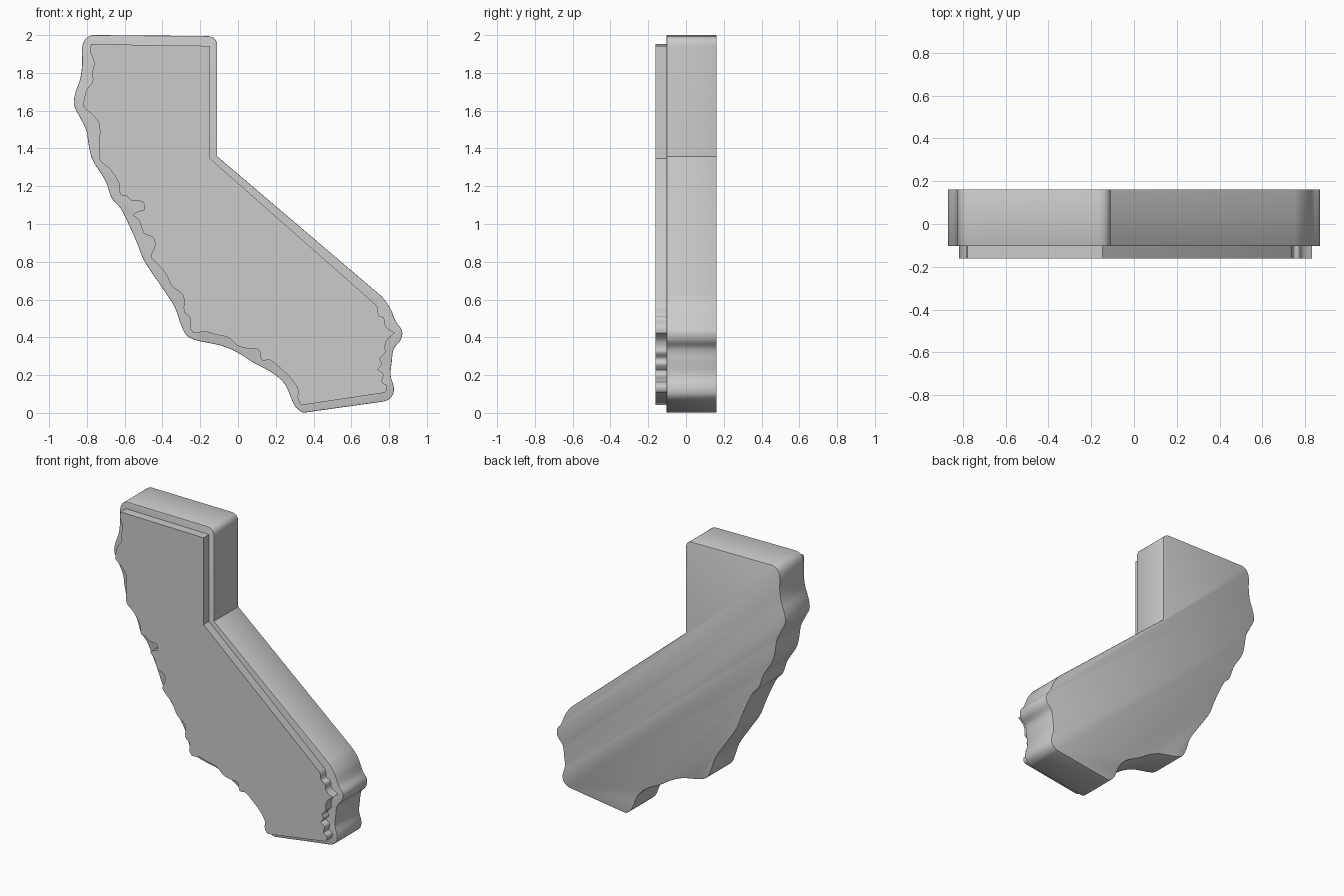
import bpy, bmesh, math
from mathutils import Vector

# Outline of the thick backing slab (x, z), rounded and simplified
BASE = [(-.76, 2), (-.805, 1.982), (-.825, 1.935), (-.825, 1.85), (-.835, 1.77), (-.862, 1.69),
        (-.868, 1.63), (-.837, 1.565), (-.803, 1.495), (-.79, 1.415), (-.77, 1.34), (-.7, 1.225),
        (-.667, 1.135), (-.62, 1.08), (-.57, .98), (-.535, .9), (-.497, .806), (-.42, .69),
        (-.335, .56), (-.302, .467), (-.275, .414), (-.23, .387), (-.085, .355), (0, .318),
        (.075, .27), (.19, .207), (.25, .149), (.277, .09), (.303, .035), (.355, .002),
        (.77, .06), (.815, .088), (.825, .133), (.808, .2), (.814, .27), (.825, .34),
        (.862, .387), (.868, .435), (.836, .483), (.804, .557), (.75, .626), (-.11, 1.358),
        (-.11, 1.947), (-.125, 1.982), (-.164, 1.995)]

# Outline of the raised front plate, with a detailed coast line
PLATE = [(-.778, 1.952), (-.148, 1.943), (-.148, 1.347), (.73, .573), (.746, .515), (.772, .504),
         (.783, .456), (.832, .424), (.79, .387), (.778, .35), (.78, .32), (.752, .285),
         (.762, .26), (.738, .228), (.77, .205), (.762, .164), (.788, .143), (.772, .106),
         (.344, .042), (.317, .074), (.317, .122), (.286, .175), (.233, .228), (.17, .28),
         (.127, .28), (.11, .334), (.058, .34), (0, .355), (-.048, .398), (-.116, .414),
         (-.175, .43), (-.233, .424), (-.254, .45), (-.254, .504), (-.285, .536), (-.29, .62),
         (-.35, .674), (-.386, .743), (-.43, .79), (-.46, .828), (-.44, .886), (-.45, .928),
         (-.497, .95), (-.524, 1.02), (-.556, 1.045), (-.54, 1.062), (-.498, 1.075), (-.503, 1.115),
         (-.565, 1.125), (-.587, 1.146), (-.622, 1.156), (-.63, 1.215), (-.677, 1.289), (-.73, 1.337),
         (-.735, 1.395), (-.735, 1.528), (-.772, 1.58), (-.815, 1.618), (-.815, 1.66), (-.8, 1.713),
         (-.77, 1.755), (-.772, 1.798), (-.762, 1.857), (-.783, 1.915)]


def smooth_outline(points, steps, long_side=0.3):
    """Curve through the points, leaving long sides straight and tight corners sharp."""
    pts = [Vector(p) for p in points]
    n = len(pts)
    tangents = []
    for i in range(n):
        a, b = pts[i] - pts[i - 1], pts[(i + 1) % n] - pts[i]
        if a.angle(b) > math.radians(75):
            t = Vector((0, 0))
        elif a.length > long_side:
            t = a.normalized()
        elif b.length > long_side:
            t = b.normalized()
        else:
            t = (a + b).normalized()
        tangents.append(t)
    out = []
    for i in range(n):
        p, q = pts[i], pts[(i + 1) % n]
        size = (q - p).length
        if size > long_side:
            out.append(p)
            continue
        m0, m1 = tangents[i] * size, tangents[(i + 1) % n] * size
        for k in range(steps):
            s = k / steps
            out.append(p * (2*s**3 - 3*s**2 + 1) + m0 * (s**3 - 2*s**2 + s)
                       + q * (3*s**2 - 2*s**3) + m1 * (s**3 - s**2))
    return out


def slab(name, outline, y_front, y_back, bevel=0):
    bm = bmesh.new()
    face = bm.faces.new([bm.verts.new((p.x, y_front, p.y)) for p in outline])
    ext = bmesh.ops.extrude_face_region(bm, geom=[face], use_keep_orig=True)
    moved = [g for g in ext["geom"] if isinstance(g, bmesh.types.BMVert)]
    bmesh.ops.translate(bm, verts=moved, vec=(0, y_back - y_front, 0))
    bmesh.ops.recalc_face_normals(bm, faces=bm.faces)
    if bevel:
        rim = [e for e in bm.edges if abs(e.verts[0].co.y - e.verts[1].co.y) < 1e-6]
        bmesh.ops.bevel(bm, geom=rim, offset=bevel, segments=2, profile=0.5, affect='EDGES')
    mesh = bpy.data.meshes.new(name)
    bm.to_mesh(mesh)
    bm.free()
    obj = bpy.data.objects.new(name, mesh)
    bpy.context.collection.objects.link(obj)
    bpy.ops.object.select_all(action='DESELECT')
    obj.select_set(True)
    bpy.context.view_layer.objects.active = obj
    bpy.ops.object.shade_smooth_by_angle(angle=math.radians(40))
    return obj


# Thick backing slab, and the thin plate standing proud of its front
slab("backing_slab", smooth_outline(BASE, 5), -0.103, 0.162, bevel=0.004)
slab("front_plate", smooth_outline(PLATE, 4), -0.162, -0.1)
